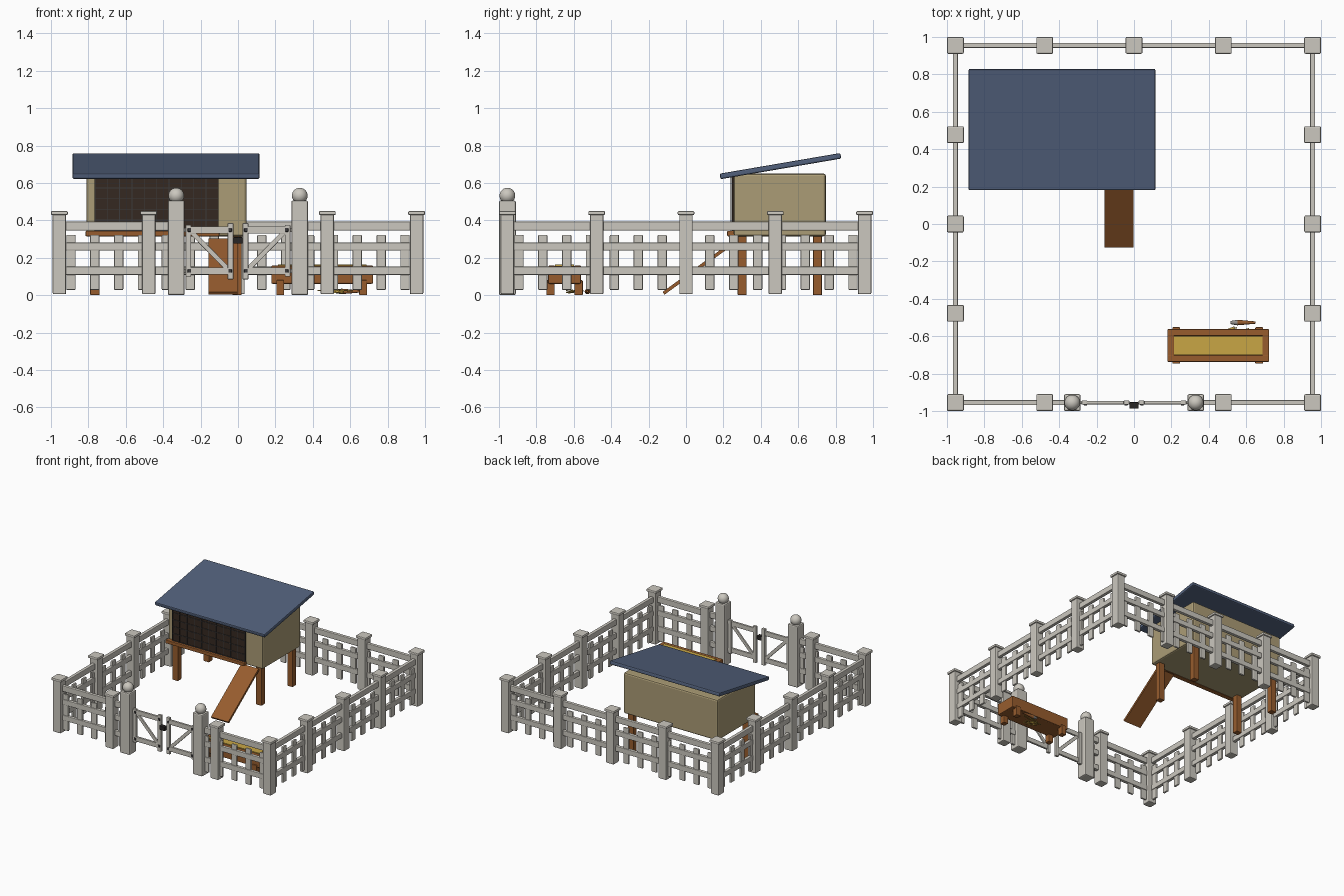
import bpy, bmesh, math, random
from mathutils import Matrix, Vector

if "Cube" in bpy.data.objects:
    bpy.data.objects.remove(bpy.data.objects["Cube"])

random.seed(4)


def mat(name, rgb):
    m = bpy.data.materials.new(name)
    m.diffuse_color = (*rgb, 1)
    m.use_nodes = True
    m.node_tree.nodes["Principled BSDF"].inputs["Base Color"].default_value = m.diffuse_color
    return m


WHITE = mat("weathered_white", (0.60, 0.575, 0.52))
ROOF = mat("slate_blue", (0.085, 0.119, 0.20))
TAN = mat("tan_wall", (0.41, 0.335, 0.18))
WOOD = mat("brown_wood", (0.31, 0.108, 0.027))
DARK = mat("dark_opening", (0.036, 0.022, 0.015))
WIRE = mat("wire_grey", (0.045, 0.043, 0.045))
IRON = mat("black_iron", (0.02, 0.018, 0.017))
STRAW = mat("straw_yellow", (0.58, 0.38, 0.06))
STEEL = mat("scoop_metal", (0.30, 0.29, 0.27))


def boxes(name, items, material, bevel=0.0):
    """One object from boxes: (centre, size) or (centre, size, rotation matrix)."""
    bm = bmesh.new()
    for it in items:
        rot = it[2] if len(it) > 2 else Matrix.Identity(4)
        bmesh.ops.create_cube(bm, size=1, matrix=Matrix.Translation(it[0]) @ rot
                              @ Matrix.Diagonal((*it[1], 1)))
    me = bpy.data.meshes.new(name)
    bm.to_mesh(me)
    bm.free()
    me.materials.append(material)
    ob = bpy.data.objects.new(name, me)
    bpy.context.collection.objects.link(ob)
    if bevel:
        b = ob.modifiers.new("bevel", "BEVEL")
        b.width, b.segments = bevel, 2
    return ob


def span(x0, x1, y0, y1, z0, z1):
    return (((x0 + x1) / 2, (y0 + y1) / 2, (z0 + z1) / 2), (x1 - x0, y1 - y0, z1 - z0))


def beam(a, b, w, t):
    """Bar from a to b, width w across and thickness t, for the boxes helper."""
    a, b = Vector(a), Vector(b)
    rot = (b - a).to_track_quat("X", "Z").to_matrix().to_4x4()
    return ((a + b) / 2, ((b - a).length, w, t), rot)


def turned(items, quarter):
    """Rotate axis-aligned boxes by 90 degree steps about the middle."""
    r = Matrix.Rotation(quarter * math.pi / 2, 3, "Z")
    return [(r @ Vector(c), Vector(s[:]) if quarter % 2 == 0 else Vector((s[1], s[0], s[2])))
            for c, s in items]


E = 0.955
# fence posts and caps
spots = {(x * E / 2, s * E) for x in range(-2, 3) for s in (-1, 1)}
spots |= {(s * E, y * E / 2) for y in range(-2, 3) for s in (-1, 1)}
spots.discard((0.0, -E))
spots = sorted(spots)
boxes("fence_posts", [((x, y, 0.22), (0.072, 0.072, 0.43)) for x, y in spots], WHITE, 0.007)
boxes("post_caps", [((x, y, 0.439), (0.09, 0.09, 0.022)) for x, y in spots], WHITE, 0.007)

# rails and pickets on the four sides, leaving the gate gap in front
pitch = 0.1276
for q, side in enumerate(("front", "right", "back", "left")):
    runs = [(-E, -0.33), (0.33, E)] if q == 0 else [(-E, E)]
    rails = [span(a, b, -E - 0.014, -E + 0.014, z0, z1) for a, b in runs
             for z0, z1 in ((0.345, 0.393), (0.238, 0.281), (0.109, 0.152))]
    pickets = [((i * pitch, -E, 0.175), (0.05, 0.018, 0.295)) for i in range(-7, 8)
               if q or abs(i * pitch) > 0.33]
    boxes(side + "_rails", turned(rails, q), WHITE, 0.005)
    boxes(side + "_pickets", turned(pickets, q), WHITE, 0.006)

# gate posts with ball tops
boxes("gate_posts", [((s * 0.33, E * -1, 0.253), (0.09, 0.09, 0.506)) for s in (-1, 1)], WHITE, 0.009)
for s, n in ((-1, "left"), (1, "right")):
    bpy.ops.mesh.primitive_uv_sphere_add(segments=24, ring_count=14, radius=0.042,
                                         location=(s * 0.33, -E, 0.532))
    ball = bpy.context.object
    ball.name = n + "_gate_ball"
    ball.data.materials.append(WHITE)
    bpy.ops.object.shade_smooth_by_angle()

    # gate leaf: two stiles, two rails and a brace
    X = lambda a, b: (min(s * a, s * b), max(s * a, s * b))
    leaf = [span(*X(0.25, 0.28), -E - 0.011, -E + 0.011, 0.10, 0.375),
            span(*X(0.025, 0.055), -E - 0.011, -E + 0.011, 0.085, 0.385),
            span(*X(0.03, 0.275), -E - 0.009, -E + 0.009, 0.33, 0.368),
            span(*X(0.03, 0.275), -E - 0.009, -E + 0.009, 0.11, 0.148),
            beam((s * 0.255, -E, 0.345), (s * 0.045, -E, 0.13), 0.014, 0.026)]
    boxes(n + "_gate_leaf", leaf, WHITE, 0.003)
    boxes(n + "_gate_bolts", [((s * x, -E - 0.011, z), (0.018, 0.01, 0.02))
                              for x in (0.26, 0.042) for z in (0.349, 0.13)], WIRE, 0.003)
    boxes(n + "_gate_hinges", [((s * 0.283, -E, z), (0.02, 0.014, 0.022))
                               for z in (0.349, 0.13)], WHITE, 0.002)
boxes("gate_latch", [((0, -0.97, 0.293), (0.05, 0.034, 0.034))], IRON, 0.004)

# raised hutch
boxes("hutch_body", [span(-0.81, 0.045, 0.255, 0.748, 0.315, 0.65)], TAN, 0.012)
boxes("hutch_roof", [((-0.385, 0.505, 0.69), (1.0, 0.655, 0.03),
                      Matrix.Rotation(math.radians(9.7), 4, "X"))], ROOF, 0.008)
boxes("hutch_legs", [((x, y, 0.16), (0.05, 0.048, 0.32)) for x in (-0.765, -0.005)
                     for y in (0.3, 0.703)], WOOD, 0.005)
boxes("hutch_sill", [span(-0.815, -0.10, 0.22, 0.26, 0.315, 0.343)], WOOD, 0.004)

# mesh front: dark panel with wires
boxes("mesh_panel", [span(-0.765, -0.105, 0.246, 0.255, 0.343, 0.632)], DARK)
wires = [((-0.765 + i * 0.066, 0.241, 0.487), (0.004, 0.004, 0.288)) for i in range(11)]
wires += [((-0.435, 0.241, 0.345 + i * 0.057), (0.66, 0.004, 0.004)) for i in range(6)]
boxes("mesh_wires", wires, WIRE)

# ramp
boxes("ramp", [beam((-0.08, -0.12, 0.010), (-0.08, 0.275, 0.297), 0.157, 0.018)], WOOD)

# feeding trough: floor, walls, feet and feed
x0, x1, y0, y1 = 0.178, 0.722, -0.737, -0.562
w = 0.036
boxes("trough", [span(x0 + 0.005, x1 - 0.005, y0 + 0.005, y1 - 0.005, 0.06, 0.10),
                 span(x0, x1, y0, y0 + w, 0.062, 0.158), span(x0, x1, y1 - w, y1, 0.062, 0.158),
                 span(x0, x0 + w, y0, y1, 0.062, 0.157), span(x1 - w, x1, y0, y1, 0.062, 0.157)],
      WOOD, 0.005)
boxes("trough_feet", [span(x, x + 0.042, y, y + 0.045, 0, 0.08) for x in (0.205, 0.648)
                      for y in (-0.747, -0.597)], WOOD, 0.004)
boxes("trough_feed", [span(x0 + w, x1 - w, y0 + w, y1 - w, 0.095, 0.163)], STRAW)

# loose straw by the trough
straws = []
for i in range(9):
    c = Vector((random.uniform(0.46, 0.58), random.uniform(-0.63, -0.56), random.uniform(0.012, 0.028)))
    a = random.uniform(-0.5, 0.5)
    d = Vector((math.cos(a), math.sin(a), random.uniform(-0.1, 0.1))) * 0.045
    straws.append(beam(c - d, c + d, 0.006, 0.006))
boxes("loose_straw", straws, STRAW)


# small scoop lying on the ground
def cone(name, x, y, z, r1, r2, length, material):
    bpy.ops.mesh.primitive_cone_add(vertices=12, radius1=r1, radius2=r2, depth=length,
                                    location=(x, y, z), rotation=(0, math.pi / 2, 0))
    bpy.context.object.name = name
    bpy.context.object.data.materials.append(material)
    bpy.ops.object.shade_smooth_by_angle()


cone("scoop_handle", 0.60, -0.527, 0.02, 0.015, 0.006, 0.10, WOOD)
cone("scoop_head", 0.535, -0.527, 0.02, 0.008, 0.015, 0.04, STEEL)
